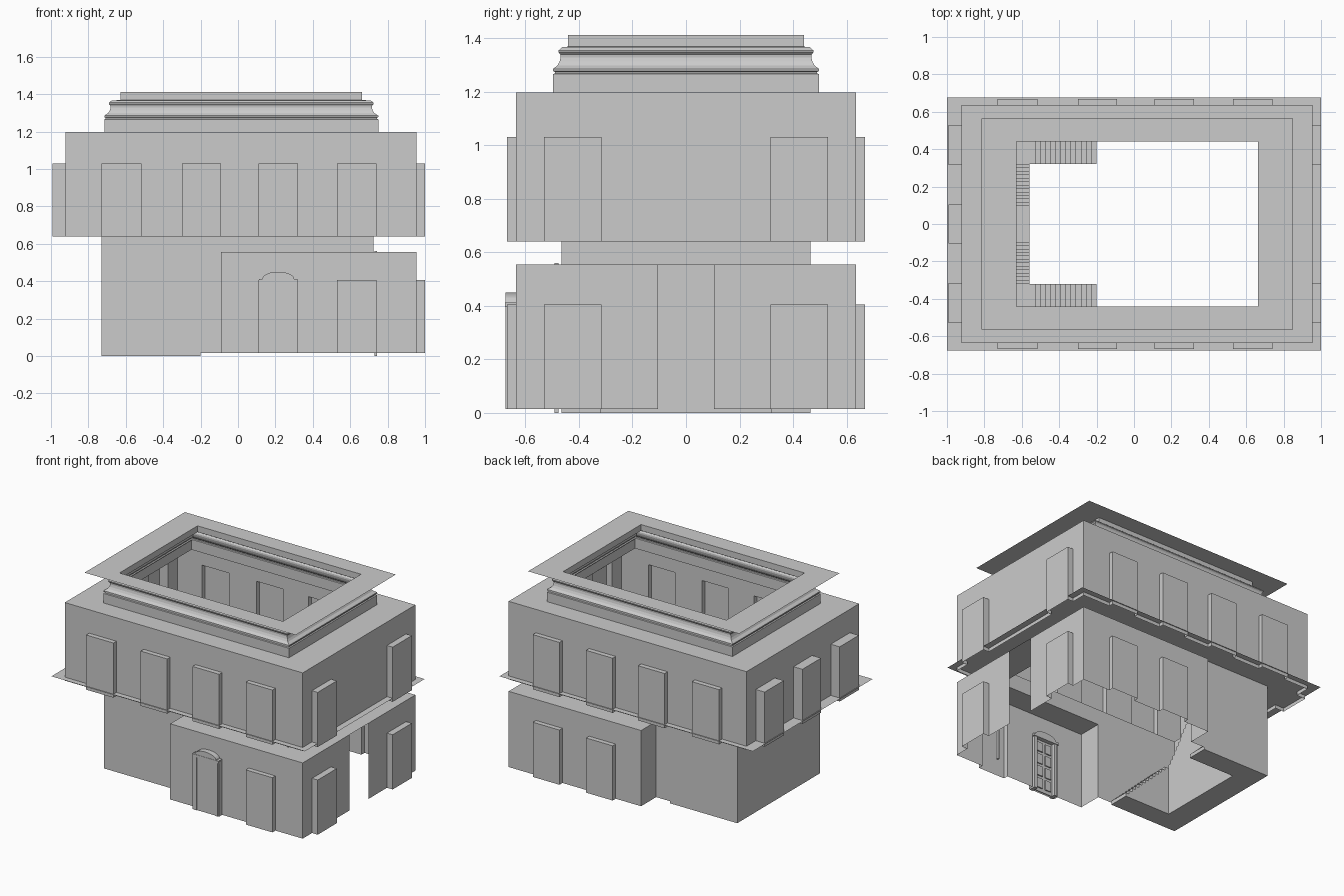
import bpy, bmesh, math
from mathutils import Vector

if "Cube" in bpy.data.objects:
    bpy.data.objects.remove(bpy.data.objects["Cube"])


def make(name, faces, mirror=False):
    """Mesh from a list of polygons; optionally mirrored front to back."""
    bm = bmesh.new()
    for f in faces:
        bm.faces.new([bm.verts.new(p) for p in f])
    bmesh.ops.remove_doubles(bm, verts=bm.verts, dist=1e-5)
    bmesh.ops.recalc_face_normals(bm, faces=bm.faces)
    me = bpy.data.meshes.new(name)
    bm.to_mesh(me)
    bm.free()
    ob = bpy.data.objects.new(name, me)
    bpy.context.collection.objects.link(ob)
    if mirror:
        m = ob.modifiers.new("mirror", 'MIRROR')
        m.use_axis = (False, True, False)
        m.use_mirror_merge = False
    return ob


def upright(a, b, z0, z1):
    return [(*a, z0), (*b, z0), (*b, z1), (*a, z1)]


def flat(x0, x1, y0, y1, z):
    return [(x0, y0, z), (x1, y0, z), (x1, y1, z), (x0, y1, z)]


def box(x0, x1, y0, y1, z0, z1):
    c = [(x0, y0), (x1, y0), (x1, y1), (x0, y1)]
    return [flat(x0, x1, y0, y1, z0), flat(x0, x1, y0, y1, z1)] + \
        [upright(c[i], c[(i + 1) % 4], z0, z1) for i in range(4)]


def ring(o, i, z):
    """Flat rectangular frame; o and i are x0, x1, y0, y1."""
    return [flat(o[0], i[0], o[2], o[3], z), flat(i[1], o[1], o[2], o[3], z),
            flat(i[0], i[1], o[2], i[2], z), flat(i[0], i[1], i[3], o[3], z)]


def prism(profile, to3d, a, b):
    """Profile polygon swept from a to b."""
    A = [to3d(u, v, a) for u, v in profile]
    B = [to3d(u, v, b) for u, v in profile]
    n = len(A)
    return [A, B] + [[A[i], A[(i + 1) % n], B[(i + 1) % n], B[i]] for i in range(n)]


def niche_wall(axis, pos, out, lo, hi, niches, z0, zn, z1):
    """Sheet wall along x or y with recesses pushed out to the plane 'out'."""
    pt = (lambda t, d: (t, d)) if axis == 'x' else (lambda t, d: (d, t))
    faces, t = [], lo
    for a, b in niches:
        faces.append(upright(pt(t, pos), pt(a, pos), z0, z1))
        faces.append(upright(pt(a, pos), pt(b, pos), zn, z1))
        faces.append(upright(pt(a, out), pt(b, out), z0, zn))
        for s in (a, b):
            faces.append(upright(pt(s, pos), pt(s, out), z0, zn))
        faces.append([(*pt(a, pos), zn), (*pt(b, pos), zn), (*pt(b, out), zn), (*pt(a, out), zn)])
        t = b
    faces.append(upright(pt(t, pos), pt(hi, pos), z0, z1))
    return faces


XL, XR, Y, YN = -0.922, 0.955, 0.635, 0.669
HX0, HX1, HY = -0.73, 0.725, 0.465
long_n = [(-.73, -.515), (-.30, -.09), (.11, .32), (.53, .74)]
side = (.315, .53)
side_m = (-.53, -.315)

# upper gallery walls with niches
u = (.64, 1.03, 1.197)
make("gallery_long_walls", niche_wall('x', -Y, -YN, XL, XR, long_n, *u)
     + niche_wall('x', Y, YN, XL, XR, long_n, *u))
make("gallery_right_wall", niche_wall('y', XR, 1.0, -Y, Y, [side_m, side], *u))
make("gallery_left_wall", niche_wall('y', XL, -.992, -Y, Y, [side_m, (-.105, .105), side], *u))

# gallery floor plate and centre landing
make("gallery_floor", ring((-1, 1, -.675, .675), (HX0, HX1, -HY, HY), .665))

# gallery ceiling, cornice and skylight frame
CX = .0175


def rect(hx, hy):
    return (CX - hx, CX + hx, -hy, hy)


make("gallery_ceiling", ring((XL, XR, -Y, Y), rect(.7325, .497), 1.197))
cornice = [(.7325, .497, 1.197), (.7325, .497, 1.265), (.725, .490, 1.268),
           (.725, .490, 1.274), (.7325, .497, 1.277), (.7325, .497, 1.285),
           (.725, .490, 1.290), (.712, .480, 1.298), (.703, .472, 1.312),
           (.698, .468, 1.328), (.699, .469, 1.338), (.708, .476, 1.347),
           (.708, .476, 1.354), (.693, .462, 1.366), (.645, .440, 1.368),
           (.645, .440, 1.412)]
faces = []
for a, b in zip(cornice, cornice[1:]):
    cs = [[(CX + sx * p[0], sy * p[1], p[2]) for sx, sy in ((-1, -1), (1, -1), (1, 1), (-1, 1))]
          for p in (a, b)]
    for i in range(4):
        j = (i + 1) % 4
        faces.append([cs[0][i], cs[0][j], cs[1][j], cs[1][i]])
make("cornice", faces)
make("skylight_frame", ring(rect(.8325, .565), rect(.645, .440), 1.412))

# lower room walls, with a gap in the right wall
l = (.015, .405, .555)
X0 = -.09
make("lower_long_walls", niche_wall('x', Y, YN, X0, XR, long_n[2:], *l), mirror=True)
make("lower_right_wall", niche_wall('y', XR, 1.0, .105, Y, [side], *l), mirror=True)
make("lower_return_wall", [upright((X0, HY), (X0, Y), .015, .555)], mirror=True)
make("lower_ceiling", [flat(X0, XR, HY, Y, .555)], mirror=True)
make("lower_ceiling_end", [flat(HX1, XR, -HY, HY, .555)])

# stair hall walls and the fascia under the gallery
make("hall_side_wall", [upright((HX0, HY), (-.2, HY), 0, .665),
                        upright((-.2, HY), (X0, HY), .015, .665),
                        upright((X0, HY), (HX1, HY), .555, .665)], mirror=True)
make("hall_left_wall", [upright((HX0, -HY), (HX0, HY), 0, .665)])
make("hall_right_fascia", [upright((HX1, -HY), (HX1, HY), .555, .665)])


# double staircase: flight along each side wall, then up the end wall
def stair_profile(s0, s1, z0, z1, n, end):
    pts = [(s0, 0)]
    for i in range(n):
        z = z0 + (z1 - z0) * (i + 1) / n
        pts += [(s0 + (s1 - s0) * i / n, z), (s0 + (s1 - s0) * (i + 1) / n, z)]
    pts[-1] = (end, z1)
    return pts + [(end, 0)]


make("lower_flight", prism(stair_profile(-.2, -.555, 0, .34, 13, HX0),
                           lambda s, z, d: (s, d, z), .32, HY), mirror=True)
make("upper_flight", prism(stair_profile(.32, .08, .34, .665, 13, 0),
                           lambda s, z, d: (d, s, z), HX0, -.56), mirror=True)

# thin post
make("post", box(.730, .744, -.492, -.476, 0, .56))

# entrance door with arched pediment
D0, D1, DC = .12, .31, .215
door = box(D0, D0 + .025, -.674, -.625, .015, .40) + box(D1 - .025, D1, -.674, -.625, .015, .40)
door += box(D0 - .008, D1 + .008, -.676, -.62, .395, .412)
door += box(D0 + .025, D1 - .025, -.655, -.65, .015, .395)
make("door_frame", door)
arch = [(DC + .085 * math.cos(math.pi * i / 12), .412 + .038 * math.sin(math.pi * i / 12))
        for i in range(13)]
make("door_pediment", prism(arch, lambda x, z, d: (x, d, z), -.674, -.625))
panels = []
for cx in (DC - .034, DC + .034):
    for z0, z1 in ((.04, .11), (.13, .20), (.22, .29), (.31, .375)):
        panels += box(cx - .023, cx + .023, -.65, -.642, z0, z1)
make("door_panels", panels)
